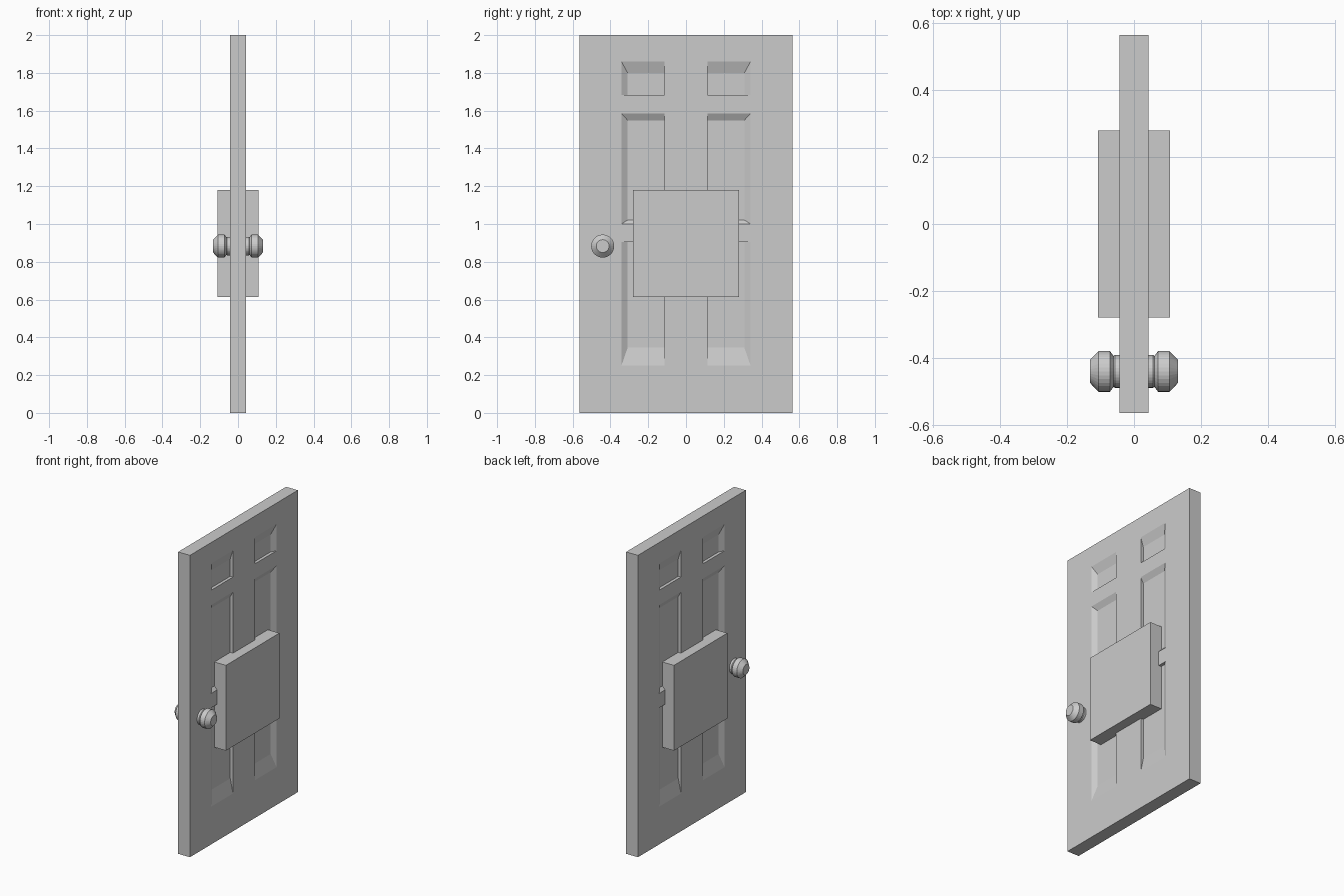
import bpy, bmesh, math

cube = bpy.data.objects.get("Cube")
if cube:
    bpy.data.objects.remove(cube, do_unlink=True)

grey = bpy.data.materials.new("light_grey")
grey.use_nodes = True
grey.diffuse_color = (0.6, 0.6, 0.6, 1)
grey.node_tree.nodes["Principled BSDF"].inputs["Base Color"].default_value = (0.6, 0.6, 0.6, 1)


def finish(name, bm):
    bmesh.ops.remove_doubles(bm, verts=bm.verts[:], dist=0.0005)
    bmesh.ops.recalc_face_normals(bm, faces=bm.faces[:])
    mesh = bpy.data.meshes.new(name)
    bm.to_mesh(mesh)
    bm.free()
    mesh.materials.append(grey)
    obj = bpy.data.objects.new(name, mesh)
    bpy.context.collection.objects.link(obj)
    return obj


# Door dimensions and panel layout
HALF_T, HALF_W, DEPTH = 0.043, 0.565, 0.02
OUTER, INNER, SIDE_BEVEL = 0.342, 0.114, 0.033
# Panel bottom: (top, bottom bevel, top bevel)
PANELS = {0.25: (0.905, 0.095, 0), 1.0: (1.586, 0.021, 0.037), 1.684: (1.86, 0, 0.06)}
rows = sorted([0, 2] + [z for b, p in PANELS.items() for z in (b, p[0])])
cols = [-HALF_W, -OUTER, -INNER, INNER, OUTER, HALF_W]


def rect(y0, y1, z0, z1, x):
    return [(x, y0, z0), (x, y1, z0), (x, y1, z1), (x, y0, z1)]


# Door slab: one face with recessed panels, then the other side mirrored
bm = bmesh.new()


def quad(points):
    bm.faces.new([bm.verts.new(p) for p in points])


for i, (y0, y1) in enumerate(zip(cols, cols[1:])):
    for z0, z1 in zip(rows, rows[1:]):
        rim = rect(y0, y1, z0, z1, HALF_T)
        if i in (1, 3) and z0 in PANELS:
            top, low, high = PANELS[z0]
            left = SIDE_BEVEL if i == 1 else 0
            right = SIDE_BEVEL if i == 3 else 0
            floor = rect(y0 + left, y1 - right, z0 + low, z1 - high, HALF_T - DEPTH)
            quad(floor)
            for k in range(4):
                n = (k + 1) % 4
                quad([rim[k], rim[n], floor[n], floor[k]])
        else:
            quad(rim)
bmesh.ops.remove_doubles(bm, verts=bm.verts[:], dist=0.0005)
border = [e for e in bm.edges if e.is_boundary]
for item in bmesh.ops.extrude_edge_only(bm, edges=border)["geom"]:
    if isinstance(item, bmesh.types.BMVert):
        item.co.x = 0
copy = bmesh.ops.duplicate(bm, geom=bm.verts[:] + bm.edges[:] + bm.faces[:])["geom"]
for item in copy:
    if isinstance(item, bmesh.types.BMVert):
        item.co.x *= -1
finish("door_slab", bm)

# Square block passing through the middle of the door
bm = bmesh.new()
bmesh.ops.create_cube(bm, size=1)
for v in bm.verts:
    v.co.x *= 0.215
    v.co.y *= 0.56
    v.co.z = 0.897 + v.co.z * 0.565
finish("center_block", bm)

# Turned knobs, one on each side: (distance from door centre, radius)
PROFILE = [(0.03, 0), (0.03, 0.049), (0.057, 0.049), (0.061, 0.046),
           (0.072, 0.061), (0.106, 0.061), (0.132, 0.034), (0.132, 0)]
for name, side in (("left_knob", 1), ("right_knob", -1)):
    bm = bmesh.new()
    verts = [bm.verts.new((side * x, -0.441, 0.883 + r)) for x, r in PROFILE]
    edges = [bm.edges.new(pair) for pair in zip(verts, verts[1:])]
    bmesh.ops.spin(bm, geom=verts + edges, cent=(0, -0.441, 0.883), axis=(1, 0, 0),
                   angle=math.tau, steps=32)
    finish(name, bm)
